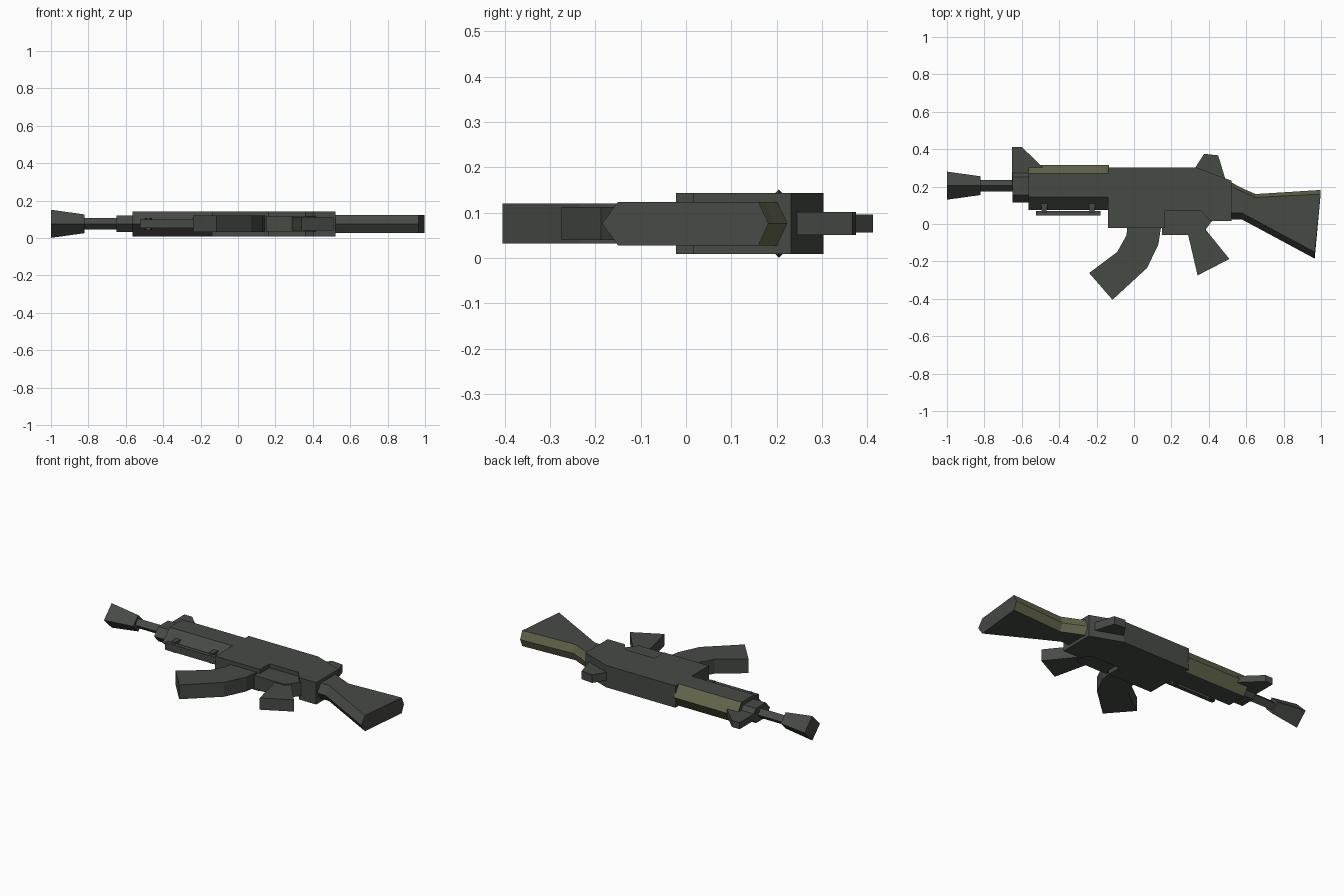
import bpy, bmesh, math

if "Cube" in bpy.data.objects:
    bpy.data.objects.remove(bpy.data.objects["Cube"])

MID = 0.076  # height of the symmetry plane


def material(name, rgb):
    m = bpy.data.materials.new(name)
    m.diffuse_color = (*rgb, 1)
    m.use_nodes = True
    m.node_tree.nodes["Principled BSDF"].inputs["Base Color"].default_value = m.diffuse_color
    return m


GREY = material("dark grey green", (0.062, 0.069, 0.060))
OLIVE = material("olive", (0.130, 0.135, 0.075))


def finish(name, bm, olive_top=False):
    bmesh.ops.recalc_face_normals(bm, faces=bm.faces)
    if olive_top:  # upper bevels are olive
        for f in bm.faces:
            if f.normal.y > 0.3 and abs(f.normal.x) < 0.9:
                f.material_index = 1
    me = bpy.data.meshes.new(name)
    bm.to_mesh(me)
    bm.free()
    me.materials.append(GREY)
    me.materials.append(OLIVE)
    ob = bpy.data.objects.new(name, me)
    bpy.context.collection.objects.link(ob)


def plate(name, points, half):
    """Side profile extruded evenly about the middle plane."""
    bm = bmesh.new()
    f = bm.faces.new([bm.verts.new((x, y, MID - half)) for x, y in points])
    r = bmesh.ops.extrude_face_region(bm, geom=[f])
    for v in r["geom"]:
        if isinstance(v, bmesh.types.BMVert):
            v.co.z = MID + half
    finish(name, bm)


def loft(name, sections, olive_top=False):
    """Sections are lists of (x, y, z) rings with equal vertex counts."""
    bm = bmesh.new()
    rings = [[bm.verts.new(p) for p in s] for s in sections]
    n = len(rings[0])
    for a, b in zip(rings, rings[1:]):
        for i in range(n):
            j = (i + 1) % n
            bm.faces.new((a[i], a[j], b[j], b[i]))
    bm.faces.new(rings[0])
    bm.faces.new(rings[-1])
    finish(name, bm, olive_top)


def hexa(x, top, shoulder, hip, bottom, half, lean=(0, 0)):
    """Six-sided section with ridges above and below; lean shifts x per end."""
    a, b = x + lean[0], x + lean[1]
    return [(a, top, MID), (a, shoulder, MID + half), (b, hip, MID + half),
            (b, bottom, MID), (b, hip, MID - half), (a, shoulder, MID - half)]


def diamond(x, r, y=0.205):
    return [(x, y + r, MID), (x, y, MID + r), (x, y - r, MID), (x, y, MID - r)]


# Barrel and flared muzzle
loft("barrel", [diamond(-0.83, 0.03), diamond(-0.6, 0.03)])
loft("muzzle", [diamond(-1.0, 0.075), diamond(-0.82, 0.05)])

# Front collar, handguard and lower rail
loft("front_collar", [hexa(x, 0.29, 0.25, 0.155, 0.115, 0.045) for x in (-0.65, -0.56)])
loft("handguard", [hexa(x, 0.315, 0.27, 0.145, 0.075, 0.067) for x in (-0.565, -0.135)], True)
plate("lower_rail", [(-0.525, 0.045), (-0.18, 0.045), (-0.18, 0.07), (-0.525, 0.07)], 0.022)
for i, x in enumerate((-0.48, -0.225)):
    plate(f"rail_post_{i + 1}", [(x - 0.012, 0.06), (x + 0.012, 0.06),
                                 (x + 0.018, 0.115), (x - 0.018, 0.115)], 0.032)

# Receiver with a notch for the trigger housing
plate("receiver", [(-0.14, -0.022), (0.165, -0.022), (0.165, 0.07), (0.36, 0.07),
                   (0.405, 0.015), (0.52, 0.015), (0.52, 0.232), (0.33, 0.303),
                   (-0.14, 0.303)], 0.067)
plate("trigger_housing", [(0.15, -0.06), (0.36, -0.06), (0.42, 0.02), (0.42, 0.08),
                          (0.15, 0.08)], 0.042)

# Magazine and grip
plate("magazine", [(-0.035, 0.0), (-0.04, -0.06), (-0.09, -0.15), (-0.24, -0.262),
                   (-0.115, -0.405), (0.07, -0.235), (0.13, -0.11), (0.147, 0.0)], 0.044)
plate("grip", [(0.285, -0.04), (0.34, -0.275), (0.51, -0.187), (0.375, -0.02)], 0.036)

# Sights
plate("front_sight", [(-0.652, 0.22), (-0.652, 0.412), (-0.6, 0.412), (-0.49, 0.305),
                      (-0.49, 0.22)], 0.02)
plate("rear_sight", [(0.32, 0.29), (0.375, 0.375), (0.45, 0.367), (0.49, 0.235),
                     (0.4, 0.235)], 0.025)

# Shoulder stock
loft("stock", [hexa(0.51, 0.228, 0.205, 0.06, 0.025, 0.048),
               hexa(0.575, 0.193, 0.175, 0.06, 0.025, 0.048),
               hexa(0.65, 0.16, 0.142, 0.02, -0.015, 0.048),
               hexa(0.98, 0.182, 0.16, -0.15, -0.185, 0.048, (0.018, -0.014))], True)
